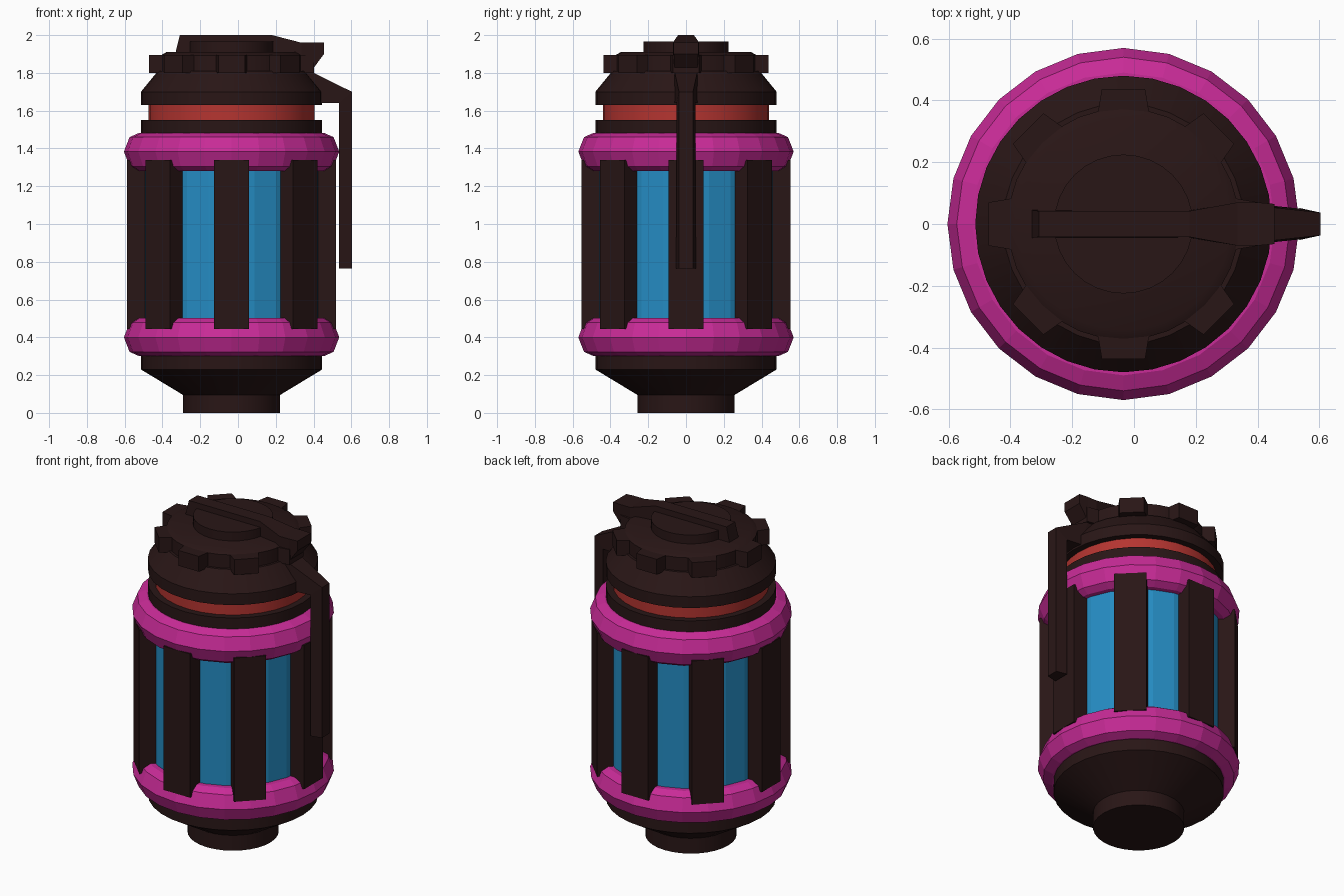
import bpy, bmesh
from math import sin, cos, pi, radians
from mathutils import Matrix

if "Cube" in bpy.data.objects:
    bpy.data.objects.remove(bpy.data.objects["Cube"])

CX = -0.034  # axis of the round body


def material(name, rgb):
    m = bpy.data.materials.new(name)
    m.diffuse_color = (*rgb, 1)
    m.use_nodes = True
    m.node_tree.nodes["Principled BSDF"].inputs["Base Color"].default_value = m.diffuse_color
    return m


DARK = material("dark_metal", (0.022, 0.008, 0.008))
BLUE = material("blue_glow", (0.018, 0.26, 0.54))
PINK = material("magenta", (0.58, 0.024, 0.31))
RED = material("red", (0.46, 0.035, 0.03))


def finish(name, bm, mat, smooth=False):
    bmesh.ops.recalc_face_normals(bm, faces=bm.faces)
    me = bpy.data.meshes.new(name)
    bm.to_mesh(me)
    bm.free()
    me.materials.append(mat)
    if smooth:
        me.shade_smooth()
        me.set_sharp_from_angle(angle=radians(30))
    ob = bpy.data.objects.new(name, me)
    bpy.context.collection.objects.link(ob)
    return ob


def lathe(name, profile, mat, sides=32, smooth=True, ring=False):
    """Spin (radius, z) points about the body axis; ring closes the profile, else it is capped."""
    bm = bmesh.new()
    loops = [[bm.verts.new((CX + r * cos(2 * pi * i / sides), r * sin(2 * pi * i / sides), z))
              for i in range(sides)] for r, z in profile]
    pairs = list(zip(loops, loops[1:]))
    if ring:
        pairs.append((loops[-1], loops[0]))
    else:
        bm.faces.new(loops[0])
        bm.faces.new(loops[-1])
    for a, b in pairs:
        for i in range(sides):
            j = (i + 1) % sides
            bm.faces.new((a[i], a[j], b[j], b[i]))
    return finish(name, bm, mat, smooth)


def loft(name, sections, mat):
    """Join cross-sections given as (outer xz, inner xz, outer half width, inner half width)."""
    bm = bmesh.new()
    loops = []
    for (ox, oz), (ix, iz), ow, iw in sections:
        loops.append([bm.verts.new(p) for p in
                      ((ox, -ow, oz), (ox, ow, oz), (ix, iw, iz), (ix, -iw, iz))])
    bm.faces.new(loops[0])
    bm.faces.new(loops[-1])
    for a, b in zip(loops, loops[1:]):
        for i in range(4):
            j = (i + 1) % 4
            bm.faces.new((a[i], a[j], b[j], b[i]))
    return finish(name, bm, mat)


def radial_blocks(name, r0, r1, w0, w1, z0, z1, mat):
    """Eight blocks around the axis, half width w0 at radius r0 and w1 at r1."""
    bm = bmesh.new()
    for k in range(8):
        rot = Matrix.Translation((CX, 0, 0)) @ Matrix.Rotation(k * pi / 4, 4, 'Z')
        vs = bmesh.ops.create_cube(bm, size=2)["verts"]
        for v in vs:
            r, w = (r1, w1) if v.co.x > 0 else (r0, w0)
            v.co = (r, w * v.co.y, z1 if v.co.z > 0 else z0)
        bmesh.ops.transform(bm, matrix=rot, verts=vs)
    return finish(name, bm, mat)


# Foot and tapered base
lathe("base", [(0.257, 0), (0.257, 0.095), (0.48, 0.23), (0.48, 0.40)], DARK)

# Glowing core with eight guard bars
lathe("glow_core", [(0.47, 0.42), (0.47, 1.36)], BLUE, sides=24, smooth=False)
radial_blocks("guard_bars", 0.44, 0.553, 0.092, 0.092, 0.445, 1.338, DARK)

# Magenta rings, mirrored about the middle of the core
ring = [(0.44, 1.28), (0.50, 1.28), (0.54, 1.305), (0.57, 1.383),
        (0.54, 1.46), (0.49, 1.482), (0.44, 1.482)]
lathe("upper_ring", ring, PINK, sides=24, smooth=False, ring=True)
lathe("lower_ring", [(r, 1.783 - z) for r, z in ring], PINK, sides=24, smooth=False, ring=True)

# Neck, red band and shoulder
lathe("neck_collar", [(0.48, 1.40), (0.48, 1.55)], DARK)
lathe("red_band", [(0.44, 1.54), (0.44, 1.64)], RED)
lathe("shoulder", [(0.48, 1.63), (0.48, 1.70), (0.39, 1.81)], DARK)

# Toothed cap with a raised disc
lathe("cap", [(0.375, 1.80), (0.375, 1.893), (0.345, 1.91)], DARK)
radial_blocks("cap_teeth", 0.32, 0.437, 0.09, 0.07, 1.80, 1.895, DARK)
lathe("cap_disc", [(0.225, 1.90), (0.225, 1.965)], DARK)

# Lever: bar over the cap ending in a hooked head, then the hanging handle
loft("lever_bar", [
    ((-0.33, 1.91), (-0.33, 1.89), 0.045, 0.045),
    ((-0.308, 2.0), (-0.308, 1.89), 0.042, 0.045),
    ((0.18, 2.0), (0.18, 1.88), 0.042, 0.045),
    ((0.335, 1.96), (0.335, 1.80), 0.07, 0.07),
    ((0.40, 1.96), (0.385, 1.805), 0.07, 0.06),
    ((0.455, 1.96), (0.455, 1.90), 0.065, 0.065)], DARK)
loft("lever_handle", [
    ((0.32, 1.83), (0.32, 1.64), 0.06, 0.06),
    ((0.39, 1.805), (0.44, 1.64), 0.06, 0.06),
    ((0.603, 1.70), (0.535, 1.64), 0.037, 0.05),
    ((0.603, 0.765), (0.535, 0.765), 0.037, 0.052)], DARK)
